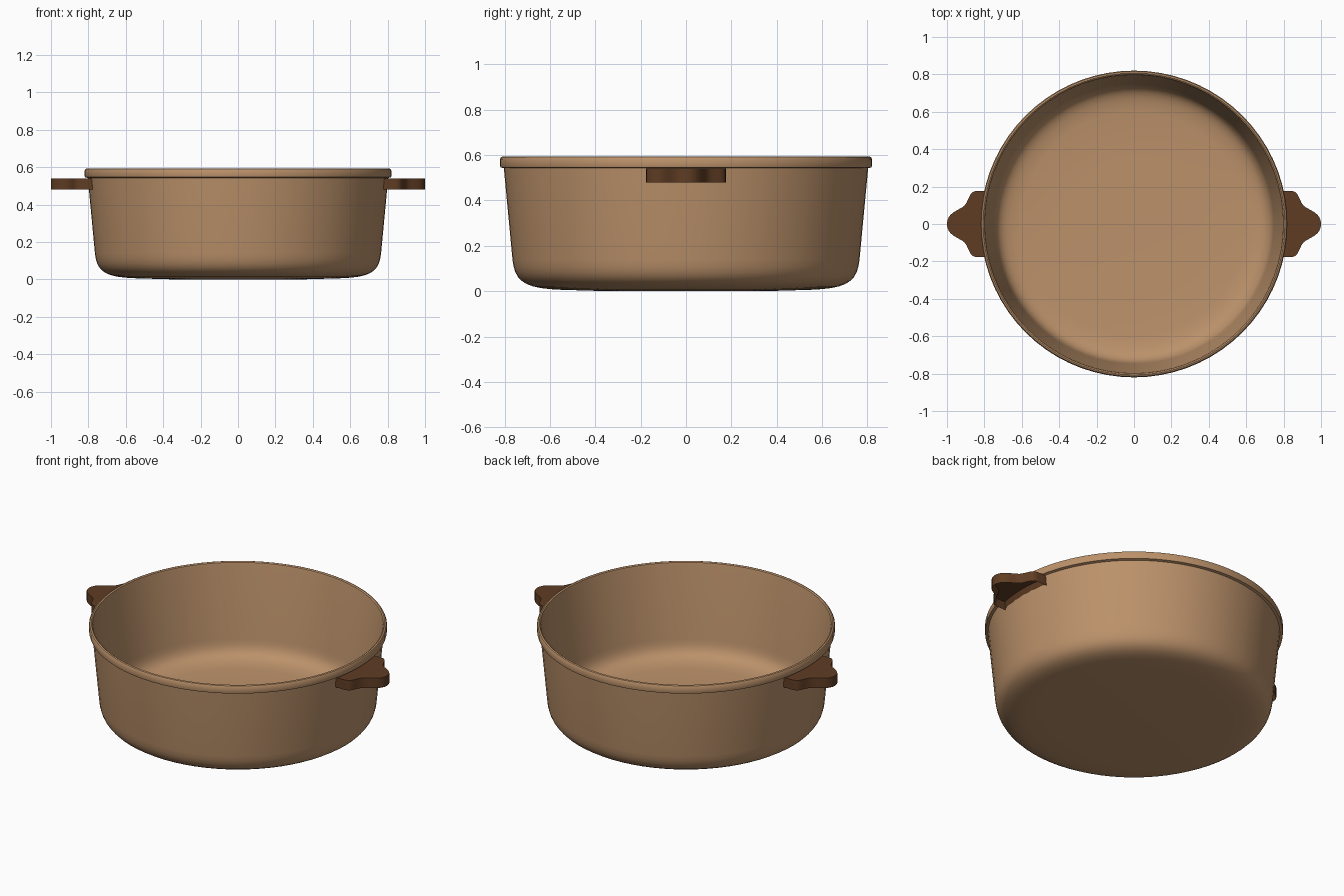
import bpy, bmesh, math
from mathutils import Vector
from mathutils.geometry import interpolate_bezier

cube = bpy.data.objects.get("Cube")
if cube:
    bpy.data.objects.remove(cube, do_unlink=True)


def make_material(name, rgb):
    mat = bpy.data.materials.new(name)
    mat.use_nodes = True
    mat.diffuse_color = (*rgb, 1)
    mat.node_tree.nodes["Principled BSDF"].inputs["Base Color"].default_value = (*rgb, 1)
    return mat


def finish(name, bm, mat):
    bmesh.ops.recalc_face_normals(bm, faces=bm.faces)
    mesh = bpy.data.meshes.new(name)
    bm.to_mesh(mesh)
    bm.free()
    mesh.materials.append(mat)
    obj = bpy.data.objects.new(name, mesh)
    bpy.context.collection.objects.link(obj)
    bpy.ops.object.select_all(action="DESELECT")
    obj.select_set(True)
    bpy.context.view_layer.objects.active = obj
    bpy.ops.object.shade_smooth_by_angle(angle=math.radians(40))
    return obj


def curve(a, b, c, d, count=8):
    return [Vector(p) for p in interpolate_bezier(*(Vector((*p, 0)) for p in (a, b, c, d)), count)]


tan = make_material("tan clay", (0.50, 0.285, 0.145))
brown = make_material("dark brown", (0.115, 0.046, 0.017))

# Pot body: outside, rolled lip and inside as one turned profile (radius, height)
profile = [Vector((0, 0, 0)), Vector((0.35, 0, 0))]
profile += curve((0.55, 0.006), (0.71, 0.012), (0.755, 0.04), (0.765, 0.14), 10)
profile += [Vector(p) for p in (
    (0.803, 0.542, 0), (0.818, 0.546, 0), (0.82, 0.552, 0), (0.82, 0.582, 0),
    (0.815, 0.591, 0), (0.807, 0.594, 0), (0.8, 0.589, 0), (0.797, 0.575, 0))]
profile += curve((0.748, 0.15), (0.738, 0.07), (0.71, 0.045), (0.6, 0.035), 10)
profile += [Vector((0.35, 0.03, 0)), Vector((0, 0.03, 0))]

bm = bmesh.new()
verts = [bm.verts.new((p.x, 0, p.y)) for p in profile]
edges = [bm.edges.new(pair) for pair in zip(verts, verts[1:])]
bmesh.ops.spin(bm, geom=verts + edges, cent=(0, 0, 0), axis=(0, 0, 1),
               angle=math.tau, steps=72, use_duplicate=False)
bmesh.ops.remove_doubles(bm, verts=bm.verts, dist=0.0005)
finish("pot_body", bm, tan)

# Side handles: bell-shaped plates, hollowed underneath
TOP, BOTTOM = 0.54, 0.48
half = curve((0.84, 0.177), (0.89, 0.177), (0.878, 0.11), (0.92, 0.088))
half += curve((0.92, 0.088), (0.96, 0.066), (1, 0.05), (1, 0))[1:]
outline = half + [Vector((p.x, -p.y, 0)) for p in reversed(half[:-1])]
inner = [Vector((0.795 * math.cos(a), 0.795 * math.sin(a), 0))
         for a in (math.radians(-12.8 + 25.6 * i / 8) for i in range(9))]
outline += inner

for side, turn in (("left", 1), ("right", -1)):
    bm = bmesh.new()
    top = bm.faces.new([bm.verts.new((turn * p.x, turn * p.y, TOP)) for p in outline])
    moved = bmesh.ops.extrude_face_region(bm, geom=[top], use_keep_orig=True)["geom"]
    bottom = next(g for g in moved if isinstance(g, bmesh.types.BMFace))
    for v in bottom.verts:
        v.co.z = BOTTOM
    bmesh.ops.recalc_face_normals(bm, faces=bm.faces)
    bmesh.ops.inset_region(bm, faces=[bottom], thickness=0.014, use_even_offset=True)
    for v in bottom.verts:
        v.co.z += 0.04
    finish(side + "_handle", bm, brown)
